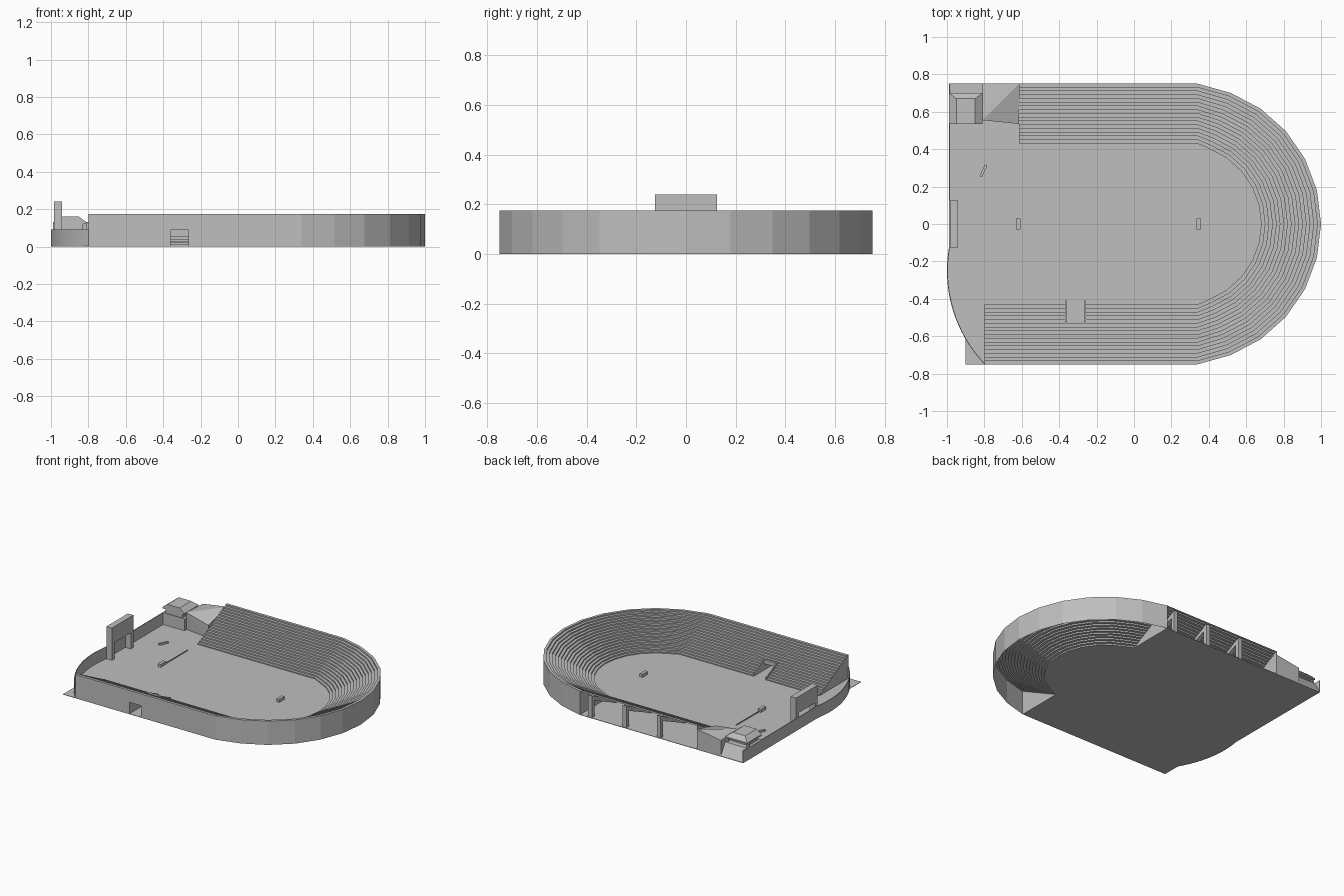
import bpy, bmesh, math
from mathutils import Matrix

cube = bpy.data.objects.get("Cube")
if cube:
    bpy.data.objects.remove(cube)

GREY = (0.52, 0.52, 0.52, 1)
mat = bpy.data.materials.new("concrete_grey")
mat.use_nodes = True
mat.diffuse_color = GREY
mat.node_tree.nodes["Principled BSDF"].inputs["Base Color"].default_value = GREY

INNER, OUTER, TOP, ROWS = 0.41, 0.75, 0.175, 17
BEND_X, CENTRE_X = 0.34, 0.25
STAND_END, WEST = -0.615, -0.99


def finish(name, bm):
    bmesh.ops.recalc_face_normals(bm, faces=bm.faces)
    mesh = bpy.data.meshes.new(name)
    bm.to_mesh(mesh)
    bm.free()
    mesh.materials.append(mat)
    obj = bpy.data.objects.new(name, mesh)
    bpy.context.scene.collection.objects.link(obj)
    return obj


def box(name, x0, x1, y0, y1, z0, z1, turn=0):
    bm = bmesh.new()
    bmesh.ops.create_cube(bm, size=1)
    bm.transform(Matrix.Translation(((x0 + x1) / 2, (y0 + y1) / 2, (z0 + z1) / 2))
                 @ Matrix.Rotation(turn, 4, 'Z')
                 @ Matrix.Diagonal((x1 - x0, y1 - y0, z1 - z0, 1)))
    return finish(name, bm)


def sweep(name, profile, stations, closed=False, caps=False):
    """Carry a (distance, height) profile through a list of plan mappings."""
    bm = bmesh.new()
    rings = [[bm.verts.new((*place(d), z)) for d, z in profile] for place in stations]
    n = len(profile)
    for a, b in zip(rings, rings[1:]):
        for i in range(n if closed else n - 1):
            j = (i + 1) % n
            bm.faces.new((a[i], a[j], b[j], b[i]))
    if caps:
        bm.faces.new(rings[0])
        bm.faces.new(rings[-1])
    return finish(name, bm)


def slab(name, outline, height):
    bm = bmesh.new()
    face = bm.faces.new([bm.verts.new((x, y, 0)) for x, y in outline])
    out = bmesh.ops.extrude_face_region(bm, geom=[face])
    for v in out["geom"]:
        if isinstance(v, bmesh.types.BMVert):
            v.co.z = height
    return finish(name, bm)


def hull(name, points):
    bm = bmesh.new()
    for p in points:
        bm.verts.new(p)
    bmesh.ops.convex_hull(bm, input=bm.verts)
    bmesh.ops.dissolve_limit(bm, angle_limit=0.01, verts=bm.verts, edges=bm.edges)
    return finish(name, bm)


def straight(x, side):
    return lambda d: (x, side * d)


def around(angle):
    return lambda d: (CENTRE_X + d * math.cos(angle), d * math.sin(angle))


# Stepped seating profile
steps = [(INNER, 0)]
for i in range(ROWS):
    z = TOP * (i + 1) / ROWS
    steps += [(INNER + (OUTER - INNER) * i / ROWS, z),
              (INNER + (OUTER - INNER) * (i + 1) / ROWS, z)]
full = steps + [(OUTER, 0)]

# Curved end
step_angle = math.pi / 13
bend = ([straight(BEND_X, -1)] + [around(k * step_angle) for k in range(-5, 6)]
        + [straight(BEND_X, 1)])
sweep("curved_stand", full, bend)

# South stand with a tunnel and a notch in the seating
south = sweep("south_stand", full, [straight(-0.8, -1), straight(BEND_X, -1)], True, True)
T0, T1 = -0.36, -0.265
for y0, y1, z1 in ((-0.8, -0.6, 0.088), (-0.61, -0.525, 0.052), (-0.53, -0.4, 0.3)):
    cutter = box("tunnel_cutter", T0, T1, y0, y1, -0.1, z1)
    cutter.hide_render = True
    cutter.hide_viewport = True
    cutter.display_type = 'WIRE'
    mod = south.modifiers.new("tunnel", 'BOOLEAN')
    mod.operation = 'DIFFERENCE'
    mod.solver = 'EXACT'
    mod.object = cutter
for x in (T0 - 0.008, T1):
    hull("tunnel_parapet", [(x + dx, y, z) for dx in (0, 0.008)
                            for y, z in ((-0.41, 0), (-0.54, 0), (-0.41, 0.02), (-0.54, 0.082))])
box("tunnel_header", T0 - 0.008, T1 + 0.008, -0.545, -0.53, 0.05, 0.08)

# North stand, open at the back, on columns with sloping beams
sweep("north_stand", steps, [straight(STAND_END, 1), straight(BEND_X, 1)])
for x in (STAND_END, BEND_X - 0.002):
    sweep("stand_end_wall", full, [straight(x, 1), straight(x + 0.002, 1)], True, True)
for x in (0.26, -0.02, -0.3):
    box("stand_column", x - 0.015, x + 0.015, 0.715, 0.745, 0, 0.155)
    hull("stand_beam", [(x + dx, y, z) for dx in (-0.015, 0.015) for y, z in
                        ((0.45, 0.0), (0.45, 0.018), (0.745, 0.165), (0.745, 0.13))])

# Ground slab with the bowed south-west corner
R, CX, CY = 0.725, -0.275, -0.25
arc = []
for i in range(17):
    a = math.radians(180 + 43.6 - 53.9 * i / 16)
    arc.append((CX + R * math.cos(a), CY + R * math.sin(a)))
inner_edge = [place(INNER) for place in reversed(bend)]
slab("ground", arc + [(WEST, OUTER), (BEND_X, OUTER)] + inner_edge + [(BEND_X, -OUTER)], 0.003)
slab("corner_apron", [(-0.9, -0.75), (-0.8, -0.75), (-0.9, -0.617)], 0.003)

# Perimeter wall
wall = arc + [(WEST, OUTER)]
inside = [(x + 0.005, y) for x, y in reversed(wall)]
slab("west_wall", wall + inside, 0.09)
box("north_wall", -0.81, STAND_END, 0.744, OUTER, 0, 0.09)

# Scoreboard on two legs
box("scoreboard_panel", -0.985, -0.94, -0.125, 0.125, 0.12, 0.24)
for y in (-0.125, 0.095):
    box("scoreboard_leg", -0.985, -0.94, y, y + 0.03, 0, 0.13)

# Corner building: sloped base, set-back window band, bevelled roof
hull("building_base", [(x, y, z) for x in (WEST, -0.81) for y, z in
                       ((0.535, 0), (0.535, 0.09), (0.7, 0.09), (0.75, 0.01), (0.75, 0))])
box("building_windows", -0.97, -0.83, 0.54, 0.66, 0.09, 0.13)
for x in (WEST, -0.825):
    box("building_post", x, x + 0.015, 0.675, 0.69, 0.09, 0.125)
hull("building_roof", [(x, y, z) for x0, x1, y1, z in
                       ((WEST, -0.81, 0.7, 0.12), (WEST, -0.81, 0.7, 0.13), (-0.95, -0.85, 0.67, 0.16))
                       for x in (x0, x1) for y in (0.535, y1)])

# Sloping block joining the building and the north stand
hull("link_block", [(-0.81, 0.56, 0), (-0.81, 0.75, 0), (STAND_END, 0.535, 0), (STAND_END, 0.75, 0),
                    (-0.81, 0.555, 0.13), (-0.81, 0.75, 0.12),
                    (STAND_END, 0.535, 0.095), (STAND_END, 0.75, 0.15)])

# Small items on the field
for x in (-0.62, 0.345):
    box("field_block", x - 0.012, x + 0.012, -0.03, 0.03, 0, 0.025)
slab("field_rail", [(-0.618, 0.03), (-0.612, 0.03), (-0.612, 0.29), (-0.615, 0.29)], 0.01)
box("field_bench", -0.812, -0.798, 0.25, 0.32, 0, 0.015, math.radians(-25))
